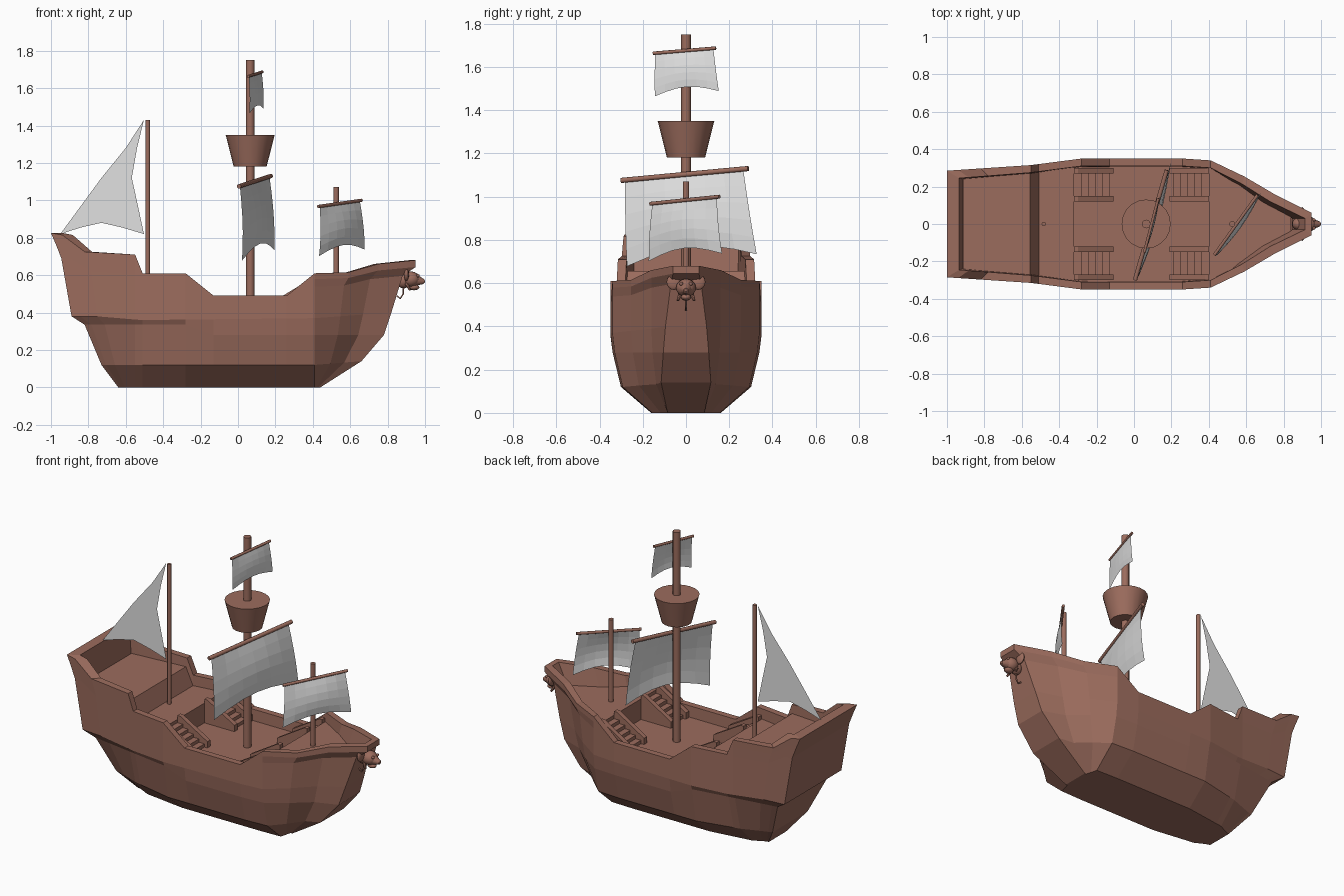
import bpy, bmesh, math
from mathutils import Vector

cube = bpy.data.objects.get("Cube")
if cube:
    bpy.data.objects.remove(cube)


def material(name, color):
    m = bpy.data.materials.new(name)
    m.use_nodes = True
    m.diffuse_color = color
    m.node_tree.nodes["Principled BSDF"].inputs["Base Color"].default_value = color
    return m


WOOD = material("brown wood", (0.33, 0.15, 0.11, 1))
CLOTH = material("pale sailcloth", (0.75, 0.75, 0.75, 1))


def make(name, verts, faces, mat=WOOD, recalc=True):
    me = bpy.data.meshes.new(name)
    me.from_pydata([tuple(v) for v in verts], [], faces)
    if recalc:
        bm = bmesh.new()
        bm.from_mesh(me)
        bmesh.ops.recalc_face_normals(bm, faces=bm.faces)
        bm.to_mesh(me)
        bm.free()
    ob = bpy.data.objects.new(name, me)
    bpy.context.collection.objects.link(ob)
    me.materials.append(mat)
    return ob


def prism(name, profile, offset):
    """Extrude a closed outline along an offset vector."""
    n = len(profile)
    a = [Vector(p) for p in profile]
    verts = a + [p + Vector(offset) for p in a]
    faces = [tuple(range(n)), tuple(range(n, 2 * n))]
    faces += [(i, (i + 1) % n, (i + 1) % n + n, i + n) for i in range(n)]
    return make(name, verts, faces)


def spar(name, a, b, r1, r2=None, sides=12):
    """Round pole or cone between two points."""
    a, b = Vector(a), Vector(b)
    bpy.ops.mesh.primitive_cone_add(vertices=sides, radius1=r1, radius2=r1 if r2 is None else r2,
                                    depth=(b - a).length, location=(a + b) / 2)
    ob = bpy.context.object
    ob.name = name
    ob.rotation_euler = (b - a).to_track_quat("Z", "Y").to_euler()
    ob.data.materials.append(WOOD)
    bpy.ops.object.shade_smooth_by_angle(angle=math.radians(40))


def ball(name, loc, scale, sides=12):
    bpy.ops.mesh.primitive_uv_sphere_add(segments=sides, ring_count=8, radius=1, location=loc)
    ob = bpy.context.object
    ob.name = name
    ob.scale = scale
    ob.data.materials.append(WOOD)
    bpy.ops.object.shade_smooth_by_angle(angle=math.radians(60))


def interp(table, x):
    for (x0, y0), (x1, y1) in zip(table, table[1:]):
        if x <= x1:
            return y0 + (y1 - y0) * max(0, (x - x0) / (x1 - x0))
    return table[-1][1]


# Hull: sheer height, half width and level heights along the length
SHEER = [(-1, .825), (-.94, .815), (-.82, .725), (-.55, .71), (-.51, .61), (-.28, .61),
         (-.13, .49), (.26, .49), (.41, .61), (.59, .615), (.75, .66), (.95, .68)]
WIDTH = [(-1, .285), (-.55, .315), (-.28, .35), (.26, .35), (.41, .34), (.58, .26), (.73, .17), (.95, .06)]
FLOOR = [(-.55, .63), (-.51, .52), (-.49, .52), (-.28, .4), (.26, .4), (.41, .4), (.59, .53)]
CHINE = [(-.28, .335), (-.13, .28), (1, .28)]
BELT = [(-.82, .38), (-.51, .36), (.41, .37), (.95, .4)]
STATIONS = [p[0] for p in SHEER]


def between(t):
    return lambda x: interp(BELT, x) * (1 - t) + interp(SHEER, x) * t


def ring(height, stern, bow, factor, stem, inset=0, tuck=1):
    """One level of the hull: both sides joined in a loop."""
    side = []
    for x in STATIONS:
        taper = interp([(-1, tuck), (-.28, 1)], x)
        y = max(interp(WIDTH, x) * factor * taper - inset, stem)
        px = x
        if x < -.55:
            px = -.55 + (x + .55) * (stern + .55) / -.45
        elif x > .41:
            px = .41 + (x - .41) * (bow - .41) / .54
        side.append((px, y, height(x)))
    return side + [(x, -y, z) for x, y, z in reversed(side)]


def sheer(x):
    return interp(SHEER, x)


levels = [
    ring(lambda x: 0, -.64, .44, .46, .085, tuck=.6),
    ring(lambda x: interp([(.41, .12), (.95, .14)], x), -.73, .66, .86, .115, tuck=.72),
    ring(lambda x: interp(CHINE, x), -.82, .78, .97, .105, tuck=.92),
    ring(lambda x: interp(BELT, x), -.89, .82, 1, .095),
    ring(between(.7), -.945, .88, 1, .07),
    ring(between(.87), -.975, .95, 1, .06),
    ring(sheer, -1, .95, 1, .06),
    ring(sheer, -.935, .915, 1, .03, .04),
    ring(lambda x: interp(FLOOR, x), -.915, .845, 1, .03, .045),
]
n = len(levels[0])
hull_faces = [(k * n + i, k * n + (i + 1) % n, (k + 1) * n + (i + 1) % n, (k + 1) * n + i)
              for k in range(len(levels) - 1) for i in range(n)]
hull_faces.append(tuple(range(n)))
make("hull", [v for lv in levels for v in lv], hull_faces)


# Decks, fitted between the bulwarks
def deck(name, x0, x1, top, depth, tip=None):
    xs = [x0] + [x for x in STATIONS if x0 < x < x1] + [x1]
    side = [(x, interp(WIDTH, x) - .035, top) for x in xs]
    if tip:
        side += [(tip, .045, top)]
    return prism(name, side + [(x, -y, z) for x, y, z in reversed(side)], (0, 0, -depth))


REAR, WAIST, FORE, POOP = .545, .42, .55, .655
deck("waist_deck", -.4, .45, WAIST, .05)
deck("rear_deck", -.56, -.32, REAR, .15)
deck("fore_deck", .40, .59, FORE, .04, .84)
deck("fore_bulkhead", .40, .45, FORE - .01, .15)
deck("poop_deck", -.915, -.555, POOP, .06)
prism("poop_front", [(-.57, -.28, POOP), (-.555, -.28, POOP), (-.505, -.28, REAR - .01), (-.57, -.28, REAR - .01)],
      (0, .56, 0))


# Stairs with five treads and two sloping stringers
def stairs(name, top_x, direction, top, side):
    run, steps = .19, 5
    rise = (top - WAIST) / (steps + 1)
    outline = [(top_x, WAIST)]
    for i in range(steps):
        z = top - rise * (i + 1)
        outline += [(top_x + direction * run * i / steps, z), (top_x + direction * run * (i + 1) / steps, z)]
    outline.append((top_x + direction * run, WAIST))
    y = side * .21
    prism(name + "_treads", [(x, y - .06, z) for x, z in outline], (0, .12, 0))
    end = top_x + direction * (run + .02)
    for tag, yy in (("inner", .135), ("outer", .285)):
        shape = [(top_x, top + .025), (top_x + direction * .02, top + .025),
                 (end, WAIST + .04), (end, WAIST), (top_x, WAIST)]
        prism(f"{name}_{tag}_stringer", [(x, side * yy - .015, z) for x, z in shape], (0, .03, 0))


for word, s in (("left", 1), ("right", -1)):
    stairs(f"rear_stairs_{word}", -.32, 1, REAR, s)
    stairs(f"front_stairs_{word}", .40, -1, FORE, s)

# Masts and lookout basket
spar("main_mast", (.065, 0, WAIST), (.065, 0, 1.75), .023)
spar("fore_mast", (.525, 0, FORE), (.525, 0, 1.07), .015)
spar("mizzen_mast", (-.482, 0, REAR), (-.482, 0, 1.43), .012)
spar("lookout_basket", (.065, 0, 1.18), (.065, 0, 1.35), .088, .131, 20)


# Yards with bellied sails hanging from them
def square_sail(name, a, b, radius, drop, bulge, spread):
    a, b = Vector(a), Vector(b)
    spar(name + "_yard", a, b, radius, sides=10)
    along = b - a
    out = Vector((along.y, -along.x, 0)).normalized()
    cols, rows = 6, 5
    verts = []
    for j in range(rows + 1):
        v = j / rows
        for i in range(cols + 1):
            u = i / cols
            p = a + along * (.03 + .93 * u)
            belly = math.sin(math.pi * u)
            p += out * bulge * (math.sin(math.pi * v * .8) * (.4 + .6 * belly))
            p += along * v * (spread[0] * (1 - u) + spread[1] * u)
            p.z -= drop * v * (1 - .16 * belly)
            verts.append(p)
    w = cols + 1
    faces = [(j * w + i, j * w + i + 1, (j + 1) * w + i + 1, (j + 1) * w + i)
             for j in range(rows) for i in range(cols)]
    make(name + "_sail", verts, faces, CLOTH, False)


square_sail("main", (.005, -.30, 1.075), (.175, .288, 1.13), .012, .4, .035, (.02, .11))
square_sail("fore", (.43, -.165, .967), (.66, .155, 1.0), .009, .265, .03, (-.04, .09))
square_sail("top", (.055, -.152, 1.663), (.13, .138, 1.687), .008, .2, .015, (0, .09))

# Triangular mizzen sail with hollow edges
sail = [(-.503, 1.43), (-.6, 1.28), (-.73, 1.12), (-.84, .97), (-.95, .82), (-.84, .855),
        (-.73, .88), (-.62, .855), (-.503, .82), (-.535, .97), (-.568, 1.12), (-.54, 1.28)]
make("mizzen_sail", [(x, 0, z) for x, z in sail], [tuple(range(len(sail)))], CLOTH, False)

# Mouse-like figurehead with curled tail
ball("figurehead_head", (.925, 0, .578), (.048, .046, .042))
spar("figurehead_snout", (.945, 0, .574), (.995, 0, .565), .034, .012)
ball("figurehead_nose", (.992, 0, .567), (.008, .011, .009), 8)
ball("figurehead_jaw", (.94, 0, .535), (.03, .024, .016), 8)
ball("figurehead_body", (.885, 0, .57), (.04, .035, .04))
for word, s in (("left", 1), ("right", -1)):
    ball(f"figurehead_ear_{word}", (.9, s * .056, .605), (.014, .034, .036))
    ball(f"figurehead_eye_{word}", (.962, s * .022, .597), (.009, .009, .009), 8)
    spar(f"figurehead_paw_{word}", (.9, s * .025, .555), (.92, s * .038, .52), .01, .006, 8)
curve = bpy.data.curves.new("figurehead_tail", "CURVE")
curve.dimensions = "3D"
curve.bevel_depth = .005
curve.bevel_resolution = 1
path = curve.splines.new("POLY")
tail = [(.87, .56), (.885, .53), (.883, .5), (.868, .475), (.85, .49)]
path.points.add(len(tail) - 1)
for pt, (x, z) in zip(path.points, tail):
    pt.co = (x, 0, z, 1)
curve.materials.append(WOOD)
bpy.context.collection.objects.link(bpy.data.objects.new("figurehead_tail", curve))
